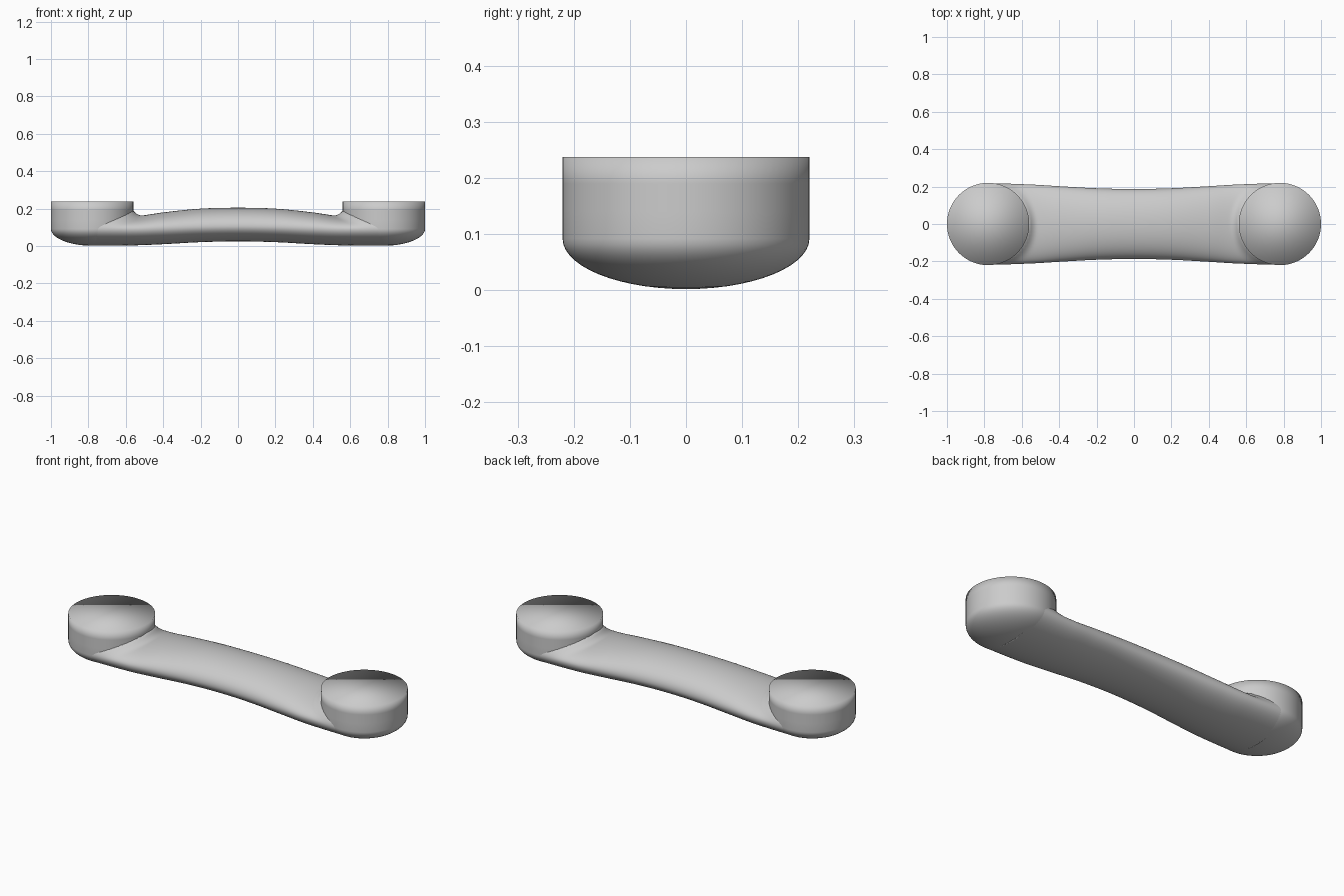
import bpy, bmesh
from math import sin, cos, pi, hypot

if "Cube" in bpy.data.objects:
    bpy.data.objects.remove(bpy.data.objects["Cube"])

CUP_X, CUP_R, CUP_TOP, BELLY = 0.78, 0.22, 0.237, 0.09


def finish(bm, name):
    bmesh.ops.recalc_face_normals(bm, faces=bm.faces)
    for f in bm.faces:
        f.smooth = True
    me = bpy.data.meshes.new(name)
    bm.to_mesh(me)
    bm.free()
    ob = bpy.data.objects.new(name, me)
    bpy.context.collection.objects.link(ob)
    return ob


def bridge(bm, rings):
    n = len(rings[0])
    for a, b in zip(rings, rings[1:]):
        for i in range(n):
            j = (i + 1) % n
            bm.faces.new((a[i], a[j], b[j], b[i]))
    bm.faces.new(rings[0])
    bm.faces.new(rings[-1])


def cup(name, cx, n=72):
    # elliptical belly below a straight wall, flat softly shaded top
    prof = [(CUP_R * sin(t), BELLY * (1 - cos(t)) + 0.002)
            for t in (pi / 2 * i / 14 for i in range(1, 15))]
    prof += [(CUP_R, 0.14), (CUP_R, 0.19), (CUP_R, CUP_TOP)]
    bm = bmesh.new()
    rings = [[bm.verts.new((cx + r * cos(2 * pi * i / n), r * sin(2 * pi * i / n), z))
              for i in range(n)] for r, z in prof]
    bridge(bm, rings)
    return finish(bm, name)


# Handle stations: |x|, half width, bottom, widest height, top
STATIONS = [(0.0, 0.187, 0.025, 0.105, 0.205), (0.2, 0.191, 0.021, 0.102, 0.200),
            (0.4, 0.202, 0.010, 0.095, 0.180), (0.55, 0.211, 0.004, 0.090, 0.160),
            (0.80, 0.218, 0.002, 0.092, 0.160)]


def station(x):
    # smooth interpolation through the stations, symmetric about x = 0
    x = abs(x)
    k = max(i for i in range(len(STATIONS) - 1) if STATIONS[i][0] <= x)

    def slope(i, c):
        if i == 0 or i == len(STATIONS) - 1:
            return 0.0
        a, b = STATIONS[i - 1], STATIONS[i + 1]
        return (b[c] - a[c]) / (b[0] - a[0])

    a, b = STATIONS[k], STATIONS[k + 1]
    h = b[0] - a[0]
    t = (x - a[0]) / h
    return [(2*t**3 - 3*t**2 + 1) * a[c] + (t**3 - 2*t**2 + t) * h * slope(k, c)
            + (3*t**2 - 2*t**3) * b[c] + (t**3 - t**2) * h * slope(k + 1, c)
            for c in range(1, 5)]


def handle(n=64):
    bm = bmesh.new()
    rings = []
    for s in range(-78, 79):
        x = s / 100
        w, bot, mid, top = station(x)
        ring = []
        for i in range(n):
            a = 2 * pi * i / n
            y, up = w * cos(a), sin(a)
            z = mid + up * ((top - mid) if up > 0 else (mid - bot))
            # small fillet where the top meets each cup
            d = max(0, hypot(CUP_X - abs(x), y) - CUP_R)
            z += 0.03 * max(0, up) * max(0, 1 - d / 0.05) ** 2
            ring.append(bm.verts.new((x, y, z)))
        rings.append(ring)
    bridge(bm, rings)
    return finish(bm, "handle")


handle()
for side, sx in (("left", -1), ("right", 1)):
    cup(side + "_cup", sx * CUP_X)
